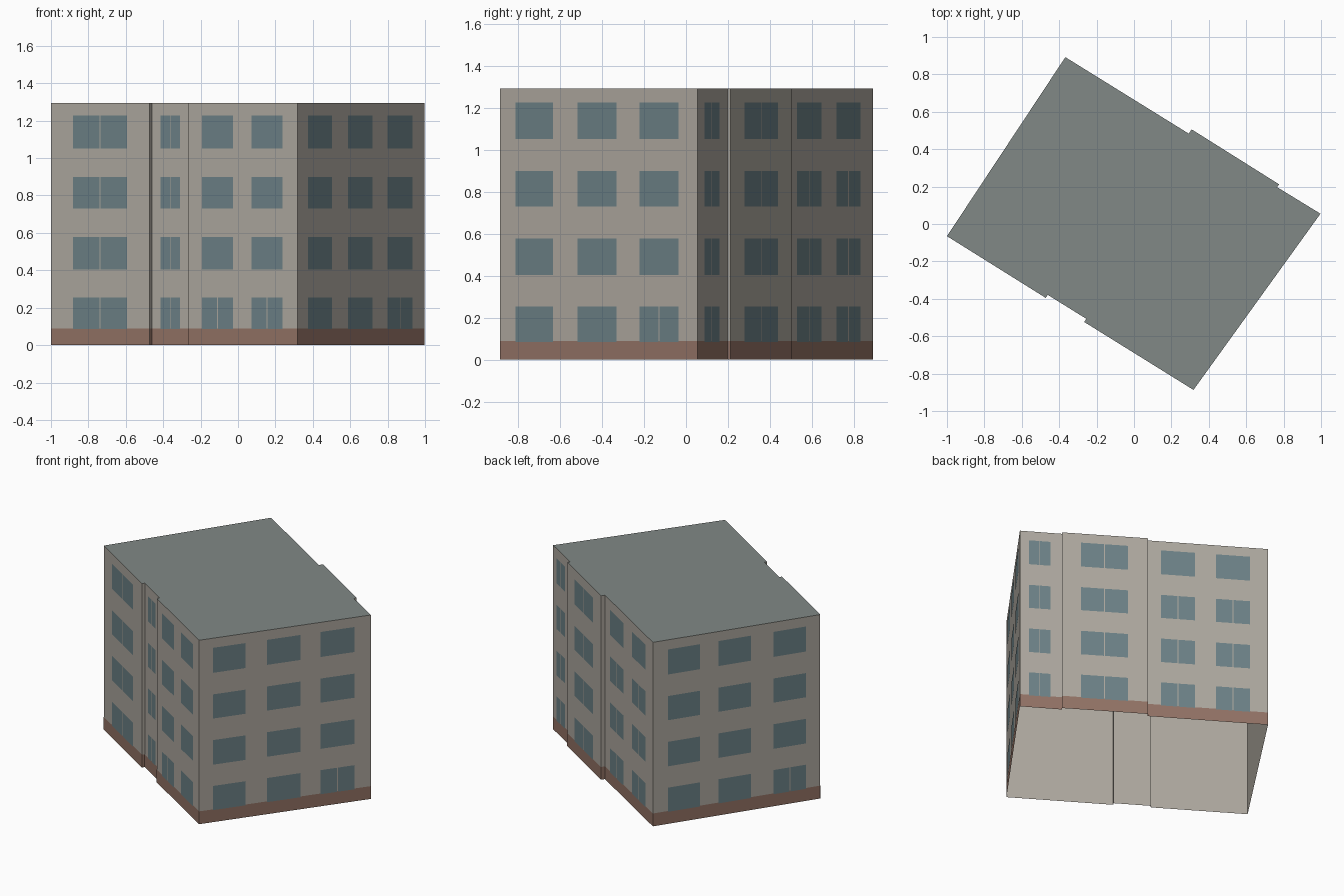
import bpy
from mathutils import Vector

if "Cube" in bpy.data.objects:
    bpy.data.objects.remove(bpy.data.objects["Cube"])

H = 1.295          # building height
BAND = 0.09        # brick plinth height
FLOORS = [(0.085, 0.255), (0.405, 0.578), (0.73, 0.90), (1.052, 1.228)]
GAP = 0.006        # mullion width


def material(name, rgb):
    m = bpy.data.materials.new(name)
    m.diffuse_color = (*rgb, 1)
    m.use_nodes = True
    m.node_tree.nodes["Principled BSDF"].inputs["Base Color"].default_value = m.diffuse_color
    return m


def make_object(name, faces, mat):
    # each face is its own list of corner points
    verts, polys = [], []
    for f in faces:
        polys.append(range(len(verts), len(verts) + len(f)))
        verts += [tuple(p) for p in f]
    me = bpy.data.meshes.new(name)
    me.from_pydata(verts, [], [list(p) for p in polys])
    me.materials.append(mat)
    ob = bpy.data.objects.new(name, me)
    bpy.context.collection.objects.link(ob)
    return ob


def panel(p, q, t0, t1, z0, z1, off):
    # upright rectangle on the wall p-q, pushed outward by off
    p, q = Vector(p), Vector(q)
    d = (q - p).normalized()
    n = Vector((d.y, -d.x)) * off
    a, b = p.lerp(q, t0) + n, p.lerp(q, t1) + n
    return [(a.x, a.y, z0), (b.x, b.y, z0), (b.x, b.y, z1), (a.x, a.y, z1)]


# footprint, counter-clockwise from the left corner
plan = [(-1, -0.065), (-0.472, -0.395), (-0.461, -0.379), (-0.255, -0.507),
        (-0.266, -0.524), (0.318, -0.887), (0.997, 0.055), (0.765, 0.197),
        (0.776, 0.212), (0.308, 0.506), (0.293, 0.483), (-0.367, 0.892)]
walls = [(plan[i], plan[(i + 1) % len(plan)]) for i in range(len(plan))]

# windows per wall: start, end (fractions of wall), number of floors with split panes
windows = {
    0: [(0.226, 0.774, 4)],
    2: [(0.23, 0.74, 4)],
    4: [(0.128, 0.41, 1), (0.58, 0.863, 1)],
    5: [(0.08, 0.27, 0), (0.394, 0.59, 0), (0.707, 0.904, 1)],
    6: [(0.22, 0.72, 4)],
    8: [(0.22, 0.765, 4)],
    10: [(0.11, 0.395, 3), (0.57, 0.85, 3)],
    11: [(0.09, 0.28, 0), (0.39, 0.586, 0), (0.72, 0.916, 1)],
}

# shell open at the bottom
make_object("walls", [panel(p, q, 0, 1, 0, H, 0) for p, q in walls],
            material("plaster", (0.42, 0.39, 0.345)))
make_object("roof", [[(x, y, H) for x, y in plan]],
            material("roofing", (0.22, 0.25, 0.24)))

# brick plinth around the foot
make_object("base_band", [panel(p, q, 0, 1, 0, BAND, 0.001) for p, q in walls],
            material("brick", (0.29, 0.17, 0.13)))

# window panes, split by a mullion where marked
panes = []
for i, columns in windows.items():
    p, q = walls[i]
    half = GAP / 2 / (Vector(q) - Vector(p)).length
    for t0, t1, split in columns:
        mid = (t0 + t1) / 2
        for k, (z0, z1) in enumerate(FLOORS):
            spans = [(t0, mid - half), (mid + half, t1)] if k < split else [(t0, t1)]
            panes += [panel(p, q, a, b, z0, z1, 0.002) for a, b in spans]
make_object("windows", panes, material("glass", (0.15, 0.22, 0.24)))

# weld the shell corners
for name in ("walls",):
    mod = bpy.data.objects[name].modifiers.new("weld", 'WELD')
    mod.merge_threshold = 0.0005
